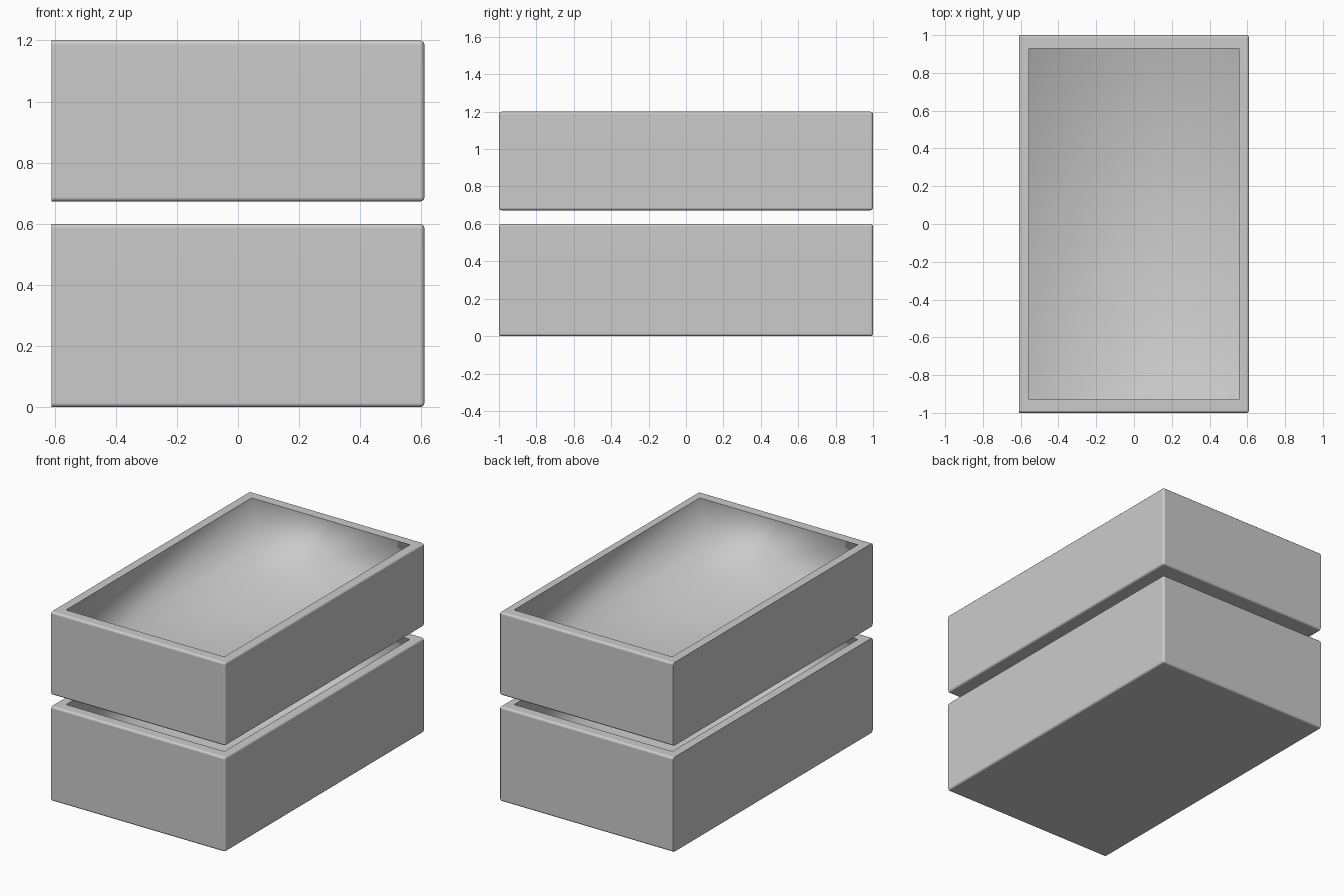
import bpy, bmesh

if "Cube" in bpy.data.objects:
    bpy.data.objects.remove(bpy.data.objects["Cube"])

HX, HY = 0.61, 1.0            # outer half sizes
IX, IY = 0.555, 0.93          # inner opening half sizes
FLOOR = 0.06                  # thickness of the tray floor
BEVEL = 0.014


def tray(name, z0, z1):
    bm = bmesh.new()
    bmesh.ops.create_cube(bm, size=2)
    for v in bm.verts:
        v.co.x *= HX
        v.co.y *= HY
        v.co.z = z1 if v.co.z > 0 else z0

    # soften every outer edge except the crisp left end
    edges = [e for e in bm.edges if any(v.co.x > 0 for v in e.verts)]
    bmesh.ops.bevel(bm, geom=edges, offset=BEVEL, segments=3, profile=0.5,
                    affect='EDGES')

    # rim and open cavity
    bm.normal_update()
    top = max((f for f in bm.faces if f.normal.z > 0.99),
              key=lambda f: f.calc_area())
    bmesh.ops.inset_individual(bm, faces=[top], thickness=0.03)
    for v in top.verts:
        v.co.x = IX if v.co.x > 0 else -IX
        v.co.y = IY if v.co.y > 0 else -IY
    rim_edges = list(top.edges)
    floor = bmesh.ops.extrude_face_region(bm, geom=[top])
    bmesh.ops.translate(bm, vec=(0, 0, z0 + FLOOR - z1),
                        verts=[g for g in floor["geom"]
                               if isinstance(g, bmesh.types.BMVert)])
    if top.is_valid:
        bmesh.ops.delete(bm, geom=[top], context='FACES_ONLY')
    bmesh.ops.recalc_face_normals(bm, faces=bm.faces[:])

    # smooth shading, sharp only at the opening and the left end
    for f in bm.faces:
        f.smooth = True
    for e in bm.edges:
        on_rim = all(abs(v.co.z - z1) < 1e-4 and abs(v.co.x) < IX + 1e-3
                     and abs(v.co.y) < IY + 1e-3 for v in e.verts)
        on_left = all(v.co.x < -HX + 1e-4 for v in e.verts)
        e.smooth = not (on_rim or on_left)

    mesh = bpy.data.meshes.new(name)
    bm.to_mesh(mesh)
    bm.free()
    obj = bpy.data.objects.new(name, mesh)
    bpy.context.collection.objects.link(obj)
    wn = obj.modifiers.new("flat_panels", 'WEIGHTED_NORMAL')
    wn.keep_sharp = True
    return obj


tray("lower_tray", 0.0, 0.60)
tray("upper_tray", 0.673, 1.20)
